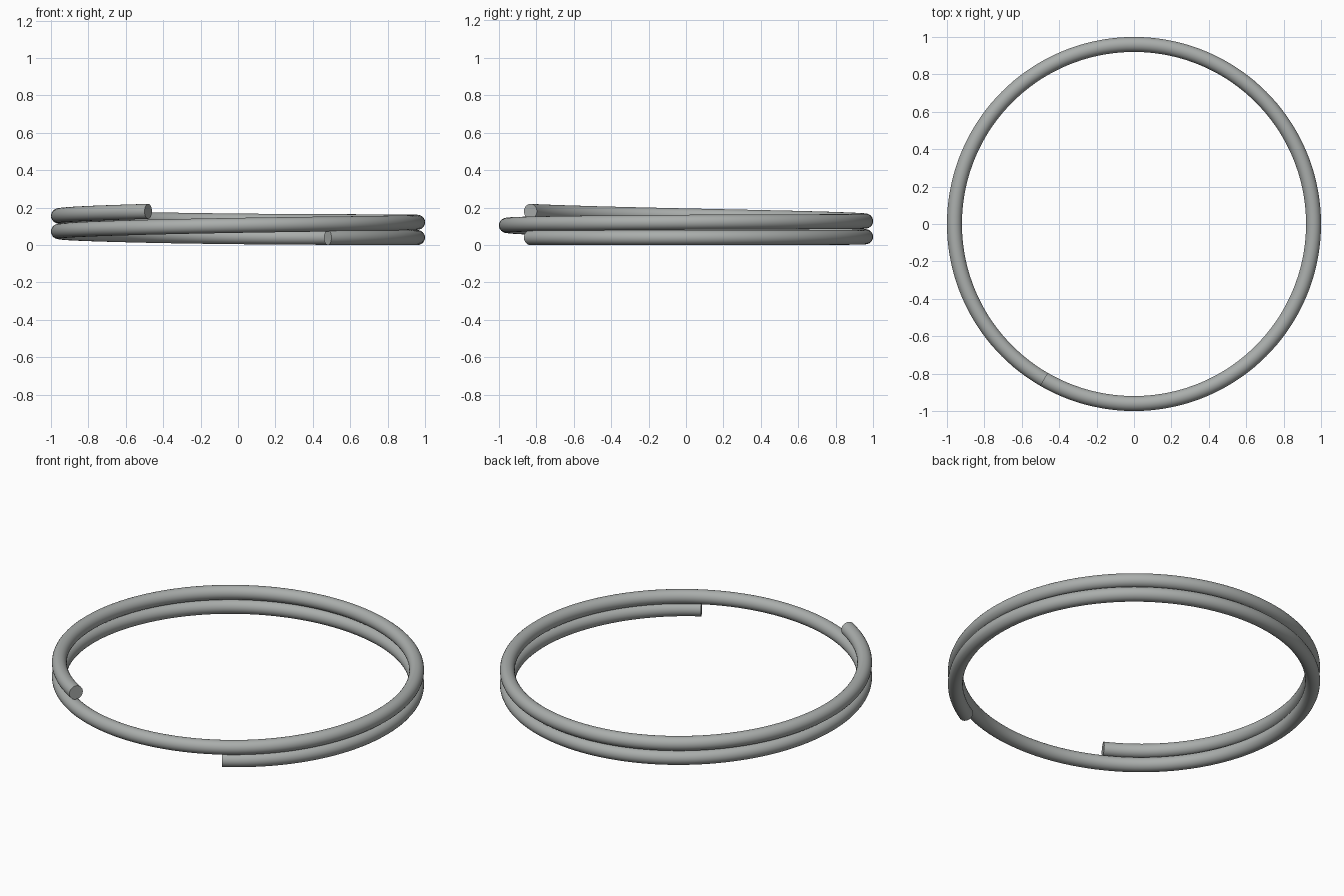
import bpy, bmesh, math
from mathutils import Vector

if "Cube" in bpy.data.objects:
    bpy.data.objects.remove(bpy.data.objects["Cube"])

WIRE, RING = 0.04, 0.96          # wire radius, ring centreline radius
START, END = -60, 600            # sweep angles in degrees
STEPS, SIDES = 264, 24
# centreline height along the sweep (angle, z): flat, rising, flat, rising
HEIGHTS = [(-60, 0.041), (0, 0.041), (90, 0.043), (180, 0.073), (270, 0.108),
           (360, 0.124), (450, 0.127), (540, 0.156), (600, 0.181)]


def height(a):
    # smooth the heights by averaging the linear profile over a window
    def linear(t):
        t = min(max(t, START), END)
        for (a0, z0), (a1, z1) in zip(HEIGHTS, HEIGHTS[1:]):
            if t <= a1:
                return z0 + (z1 - z0) * (t - a0) / (a1 - a0)
    half = min(30, a - START, END - a)
    return sum(linear(a + half * k / 5) for k in range(-5, 6)) / 11


# coiled wire: a round section swept along the double turn
bm = bmesh.new()
rings = []
for i in range(STEPS + 1):
    deg = START + (END - START) * i / STEPS
    a = math.radians(deg)
    out = Vector((math.cos(a), math.sin(a), 0))
    centre = out * RING + Vector((0, 0, height(deg)))
    ring = []
    for j in range(SIDES):
        t = 2 * math.pi * j / SIDES
        ring.append(bm.verts.new(centre + out * (WIRE * math.cos(t))
                                 + Vector((0, 0, WIRE * math.sin(t)))))
    rings.append(ring)
for r0, r1 in zip(rings, rings[1:]):
    for j in range(SIDES):
        k = (j + 1) % SIDES
        bm.faces.new((r0[j], r0[k], r1[k], r1[j]))
# cut ends
bm.faces.new(rings[0])
bm.faces.new(rings[-1])
bmesh.ops.recalc_face_normals(bm, faces=bm.faces)
# rest on the ground
low = min(v.co.z for v in bm.verts)
bmesh.ops.translate(bm, verts=bm.verts, vec=(0, 0, -low))
mesh = bpy.data.meshes.new("split_ring")
bm.to_mesh(mesh)
bm.free()

steel = bpy.data.materials.new("steel grey")
steel.diffuse_color = (0.40, 0.42, 0.41, 1)
steel.use_nodes = True
steel.node_tree.nodes["Principled BSDF"].inputs["Base Color"].default_value = steel.diffuse_color
mesh.materials.append(steel)
obj = bpy.data.objects.new("split_ring", mesh)
bpy.context.collection.objects.link(obj)
bpy.context.view_layer.objects.active = obj
obj.select_set(True)
bpy.ops.object.shade_smooth_by_angle(angle=math.radians(40))
